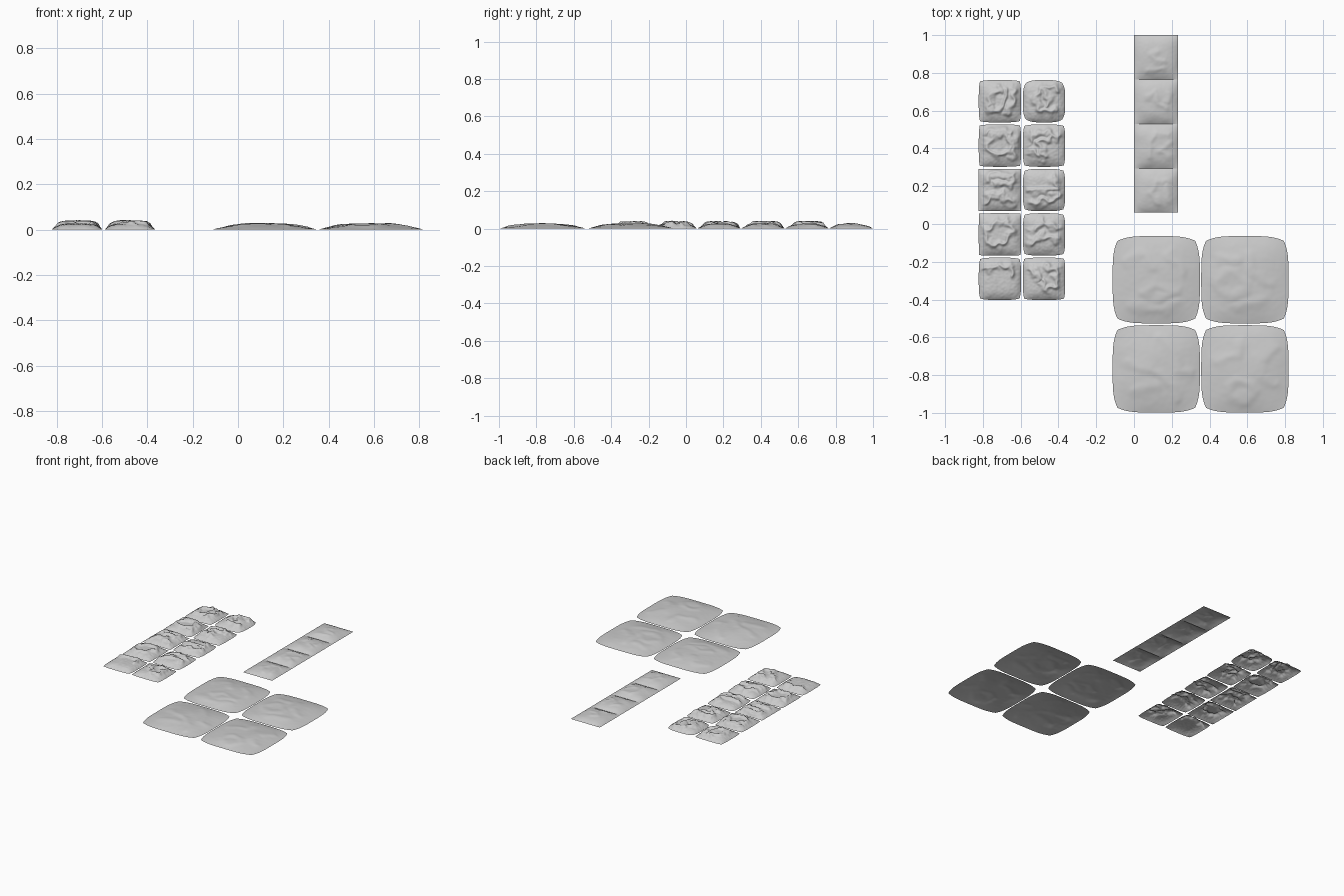
import bpy, bmesh, math
from mathutils import Vector, noise

if "Cube" in bpy.data.objects:
    bpy.data.objects.remove(bpy.data.objects["Cube"])


def ring(cx, cy, rx, ry, turn=0.0, n=12):
    """Closed crater rim in tile space (-1..1)."""
    pts = []
    for i in range(n + 1):
        a = 2 * math.pi * i / n
        x, y = rx * math.cos(a), ry * math.sin(a)
        pts.append((cx + x * math.cos(turn) - y * math.sin(turn),
                    cy + x * math.sin(turn) + y * math.cos(turn)))
    return pts


def stroke_distance(x, y, strokes):
    best = 9.0
    for s in strokes:
        for (ax, ay), (bx, by) in zip(s, s[1:]):
            dx, dy = bx - ax, by - ay
            t = ((x - ax) * dx + (y - ay) * dy) / (dx * dx + dy * dy + 1e-9)
            t = min(1, max(0, t))
            best = min(best, math.hypot(x - ax - t * dx, y - ay - t * dy))
    return best


def tile(name, cx, cy, half, strokes, dome, power, ridge, width, rough, cut, n, seed):
    """Open-bottomed terrain tile: dome + ridges along strokes + noise."""
    bm = bmesh.new()
    rows = []
    for j in range(n + 1):
        v = 2 * j / n - 1
        row = []
        for i in range(n + 1):
            u = 2 * i / n - 1
            x = u * (1 - cut * v ** 4)
            y = v * (1 - cut * u ** 4)
            fall = (1 - abs(u) ** power) * (1 - abs(v) ** power)
            # wobble the stroke lookup so ridges look eroded
            q = Vector((u * 3, v * 3, seed * 7.3))
            wu = u + rough * 6 * noise.noise(q)
            wv = v + rough * 6 * noise.noise(q + Vector((5, 9, 0)))
            d = stroke_distance(wu, wv, strokes)
            r = ridge * math.exp(-(d / width) ** 2)
            f = noise.noise(q * 0.6) * 0.07 + noise.noise(q * 3) * rough
            mask = min(1, fall * 2.5)
            z = dome * fall + mask * (r + f * dome * 1.5)
            row.append(bm.verts.new((cx + x * half, cy + y * half, max(0, z))))
        rows.append(row)
    for j in range(n):
        for i in range(n):
            f = bm.faces.new((rows[j][i], rows[j][i + 1],
                              rows[j + 1][i + 1], rows[j + 1][i]))
            f.smooth = True
    me = bpy.data.meshes.new(name)
    bm.to_mesh(me)
    bm.free()
    bpy.context.collection.objects.link(bpy.data.objects.new(name, me))


# Small rocky tiles, two columns from back to front: (corner cut, strokes)
left = [
    (0.06, [[(-.1, .65), (-.5, .1), (-.5, -.4), (-.1, -.5), (.2, 0), (.2, .6)],
            [(.7, .5), (.6, -.2), (.3, -.5)]]),
    (0.05, [ring(0, .05, .55, .5), [(-.6, .6), (.6, .6), (.65, -.5)]]),
    (0.0, [[(-.6, .4), (-.5, .7), (.6, .7), (.6, .3), (-.2, .35)],
           [(-.6, -.6), (-.5, -.3), (.1, -.25), (.6, -.6)]]),
    (0.02, [ring(-.05, .05, .7, .5, .8)]),
    (0.07, [[(-.7, .5), (-.4, .4), (-.1, .6)], [(.1, .7), (.6, .6), (.5, .2)]]),
]
right = [
    (0.14, [[(.6, .6), (0, .6), (-.4, .1), (-.2, -.4), (.5, -.5)],
            [(0, .5), (.3, .1), (.1, -.2)]]),
    (0.07, [[(-.6, .2), (-.5, .6), (.2, .65), (.65, .4)],
            [(.3, .4), (-.2, .1), (0, -.5)], [(-.6, -.3), (-.2, -.5)]]),
    (0.09, [[(.5, .6), (.6, .1), (.1, -.1), (-.6, -.1)],
            [(-.5, -.6), (.2, -.5), (.7, -.2)]]),
    (0.08, [[(-.6, .2), (-.1, .6), (.6, .3)],
            [(-.6, -.4), (-.1, -.1), (.6, -.3)]]),
    (0.06, [[(.1, .6), (.6, .4), (.6, -.3), (.1, -.5), (-.1, -.1)],
            [(-.6, .5), (-.3, .1)]]),
]
for col, (x, items) in enumerate(((-.71, left), (-.476, right))):
    for k, (cut, strokes) in enumerate(items):
        tile(f"rocky_tile_{col}_{k}", x, .65 - .235 * k, .112, strokes,
             .026, 4, .014, .15, .04, cut, 48, 1 + col * 5 + k)

# Joined strip of four gentle tiles, back to front
strip = [
    [[(.1, .3), (-.2, .1), (0, -.2), (.4, -.2)], [(-.4, -.6), (.3, -.5)]],
    [[(-.4, .2), (0, .4), (.1, -.1), (.5, -.3)], [(.6, .4), (.5, 0)]],
    [[(.5, .5), (0, .6), (-.3, .1), (-.3, -.5)], [(.6, .1), (.2, -.2), (.6, -.5)]],
    [[(.6, .4), (0, .4), (-.2, -.1), (.1, -.6)], [(.5, .2), (.6, -.5)]],
]
for k, strokes in enumerate(strip):
    tile(f"strip_tile_{k}", .1165, .8825 - .235 * k, .1175, strokes,
         .024, 3, .004, .14, .015, 0, 40, 20 + k)

# Four large smooth tiles
big = [
    (.118, -.295, [[(-.3, -.3), (0, -.1), (.4, -.3), (.1, -.4)],
                   [(-.7, .4), (-.3, .6), (-.1, .3)], [(.3, .6), (.6, .2)],
                   [(-.6, -.6), (-.1, -.7), (.5, -.6)]]),
    (.587, -.295, [ring(-.3, -.1, .32, .25), [(.1, .5), (.2, .1), (.6, -.1)],
                   [(-.6, .5), (-.2, .4)], [(-.2, -.6), (.4, -.5)]]),
    (.118, -.767, [[(-.7, .1), (-.1, 0), (.4, -.4), (.5, -.7)],
                   [(.1, .7), (.4, .4), (.5, 0), (.8, -.1)],
                   [(-.5, -.5), (0, -.4)]]),
    (.587, -.767, [ring(-.1, -.5, .28, .22), [(-.6, .2), (-.2, .3), (-.1, .6)],
                   [(.7, .5), (.3, .2), (.4, -.2), (.7, -.4)]]),
]
for k, (x, y, strokes) in enumerate(big):
    tile(f"large_tile_{k}", x, y, .231, strokes,
         .025, 2.4, .004, .12, .015, .11, 56, 40 + k)
